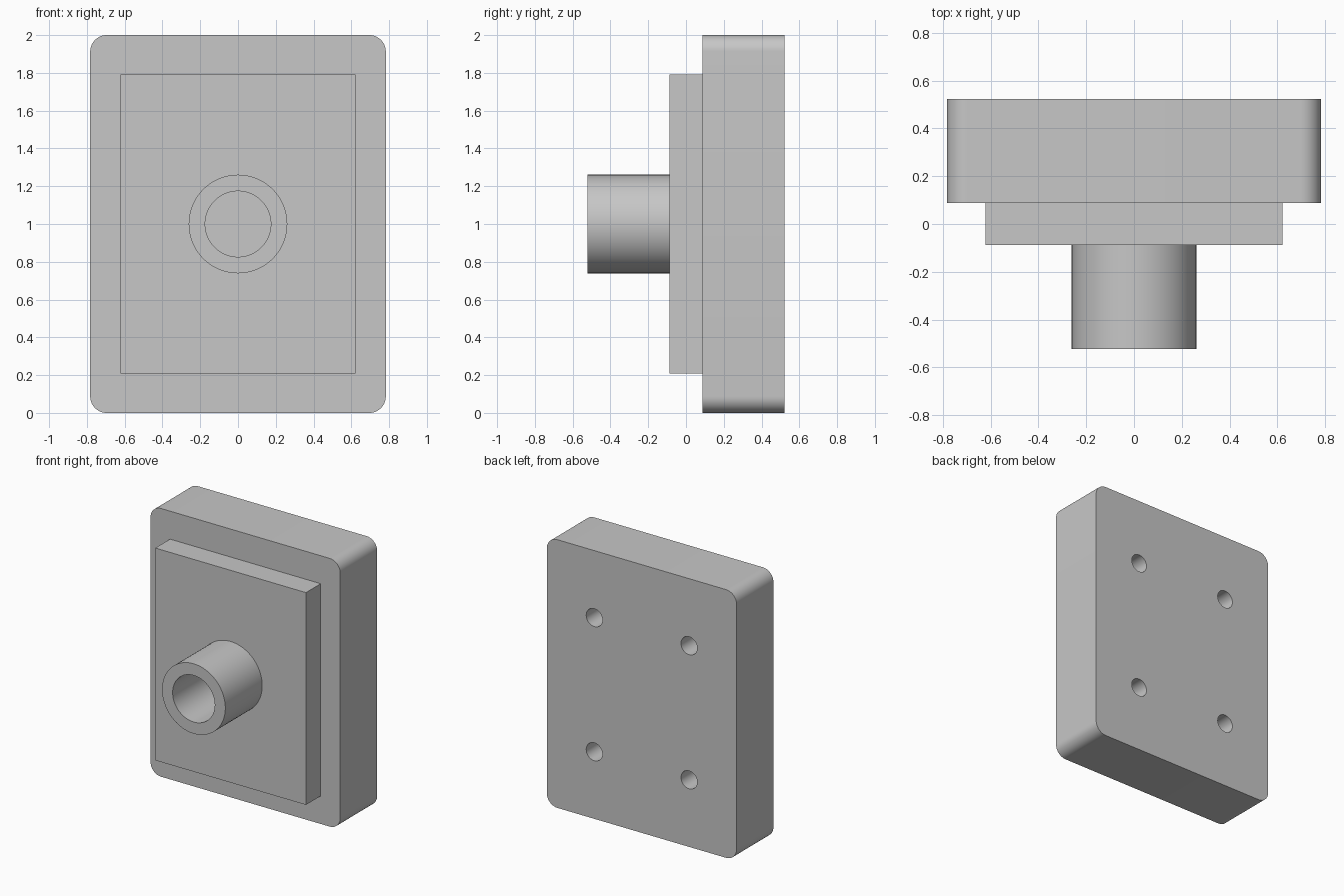
import bpy
import bmesh
from math import pi, radians
from mathutils import Matrix

if "Cube" in bpy.data.objects:
    bpy.data.objects.remove(bpy.data.objects["Cube"], do_unlink=True)

# Single flat colour
grey = bpy.data.materials.new("plain grey")
grey.use_nodes = True
colour = (0.57, 0.57, 0.57, 1)
grey.diffuse_color = colour
grey.node_tree.nodes["Principled BSDF"].inputs["Base Color"].default_value = colour

# Depth layers, from the tip of the tube to the back of the body
TIP, PLATE_FRONT, BODY_FRONT, BACK = -0.522, -0.087, 0.087, 0.522
MID = 1.0


def finish(name, bm):
    bmesh.ops.recalc_face_normals(bm, faces=bm.faces)
    mesh = bpy.data.meshes.new(name)
    bm.to_mesh(mesh)
    bm.free()
    mesh.materials.append(grey)
    obj = bpy.data.objects.new(name, mesh)
    bpy.context.collection.objects.link(obj)
    return obj


def block(name, width, height, y0, y1, radius=0):
    """Box with optional rounding of the four edges running front to back."""
    bm = bmesh.new()
    bmesh.ops.create_cube(bm, size=1)
    bmesh.ops.scale(bm, vec=(width, y1 - y0, height), verts=bm.verts)
    bmesh.ops.translate(bm, vec=(0, (y0 + y1) / 2, MID), verts=bm.verts)
    if radius:
        edges = [e for e in bm.edges
                 if abs(e.verts[0].co.y - e.verts[1].co.y) > 0.1]
        bmesh.ops.bevel(bm, geom=edges, offset=radius, segments=12,
                        profile=0.5, affect='EDGES')
    return finish(name, bm)


def rod(name, radius, y0, y1, x=0, z=MID, sides=64):
    """Closed cylinder lying along y."""
    bm = bmesh.new()
    place = Matrix.Translation((x, (y0 + y1) / 2, z)) @ Matrix.Rotation(pi / 2, 4, 'X')
    bmesh.ops.create_cone(bm, cap_ends=True, segments=sides, radius1=radius,
                          radius2=radius, depth=y1 - y0, matrix=place)
    return finish(name, bm)


def cut(target, cutter):
    cutter.hide_render = True
    mod = target.modifiers.new("cut", 'BOOLEAN')
    mod.operation = 'DIFFERENCE'
    mod.solver = 'EXACT'
    mod.object = cutter
    with bpy.context.temp_override(object=target, active_object=target):
        bpy.ops.object.modifier_apply(modifier=mod.name)
    bpy.data.objects.remove(cutter, do_unlink=True)


# Rounded main body with four blind mounting holes in the back
body = block("body", 1.565, 2.0, BODY_FRONT, BACK, radius=0.087)
for x in (-0.391, 0.391):
    for z in (MID - 0.5, MID + 0.5):
        cut(body, rod("hole_cutter", 0.067, BACK - 0.26, BACK + 0.1, x, z, 32))

# Raised front plate
plate = block("front_plate", 1.243, 1.583, PLATE_FRONT, BODY_FRONT)

# Hollow tube standing on the plate
tube = rod("front_tube", 0.261, TIP, PLATE_FRONT)
cut(tube, rod("bore_cutter", 0.174, TIP - 0.1, PLATE_FRONT + 0.1))

# Smooth the round surfaces, keep the edges sharp
bpy.ops.object.select_all(action='DESELECT')
for obj in (body, plate, tube):
    obj.select_set(True)
bpy.context.view_layer.objects.active = body
bpy.ops.object.shade_smooth_by_angle(angle=radians(30))
